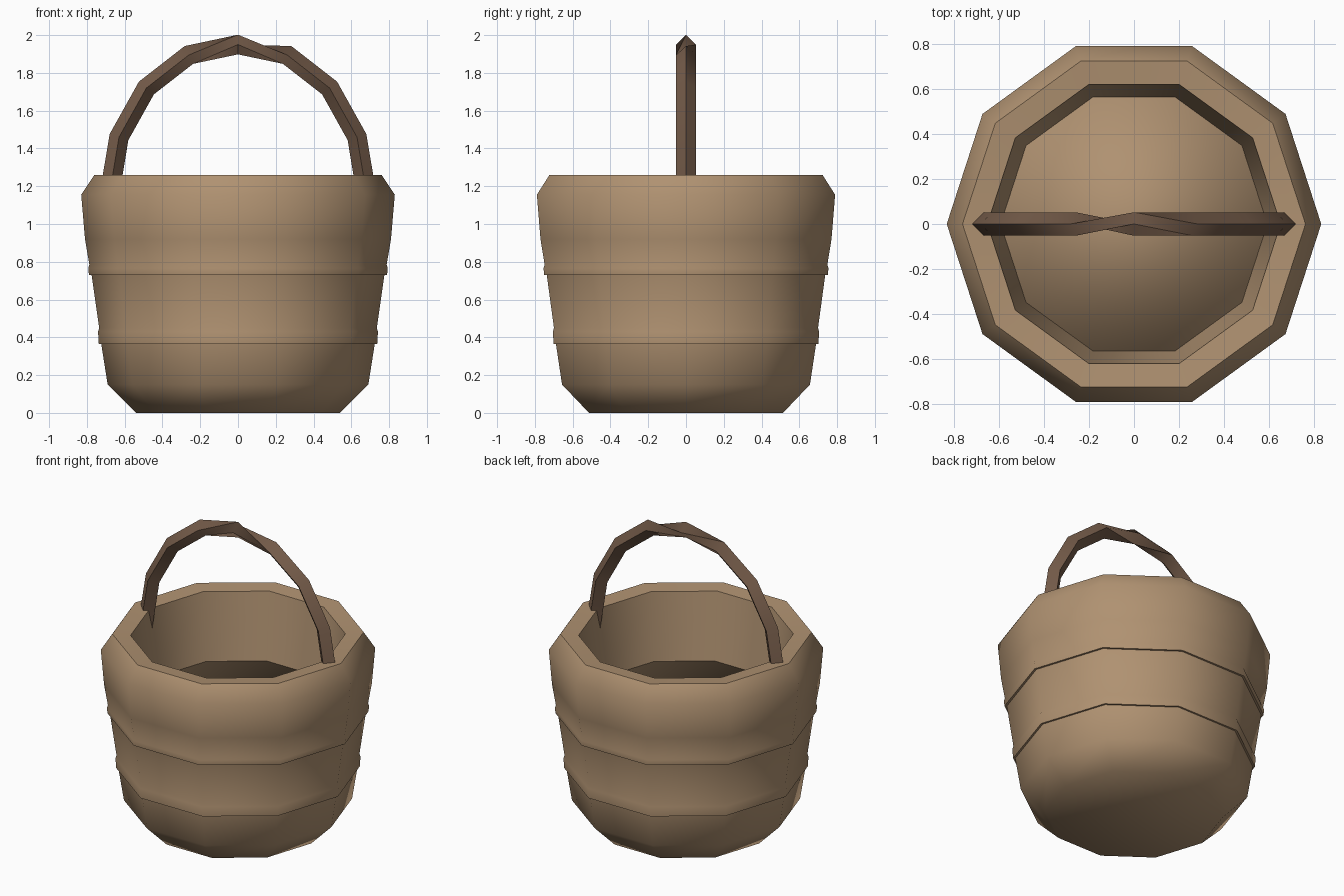
import bpy, bmesh, math
from mathutils import Vector

cube = bpy.data.objects.get("Cube")
if cube:
    bpy.data.objects.remove(cube, do_unlink=True)

SIDES = 10


def material(name, rgb):
    m = bpy.data.materials.new(name)
    m.use_nodes = True
    m.diffuse_color = (*rgb, 1)
    bsdf = next(n for n in m.node_tree.nodes if n.type == 'BSDF_PRINCIPLED')
    bsdf.inputs["Base Color"].default_value = (*rgb, 1)
    return m


def loft(name, rings, mat, angle, cap_start=True, cap_end=True):
    """Skin a list of point rings and cap the chosen ends."""
    bm = bmesh.new()
    loops = [[bm.verts.new(p) for p in ring] for ring in rings]
    for a, b in zip(loops, loops[1:]):
        n = len(a)
        for i in range(n):
            j = (i + 1) % n
            bm.faces.new((a[i], a[j], b[j], b[i]))
    if cap_start:
        bm.faces.new(loops[0][::-1])
    if cap_end:
        bm.faces.new(loops[-1])
    mesh = bpy.data.meshes.new(name)
    bm.to_mesh(mesh)
    bm.free()
    mesh.materials.append(mat)
    obj = bpy.data.objects.new(name, mesh)
    bpy.context.collection.objects.link(obj)
    bpy.ops.object.select_all(action='DESELECT')
    obj.select_set(True)
    bpy.context.view_layer.objects.active = obj
    bpy.ops.object.shade_smooth_by_angle(angle=math.radians(angle))
    return obj


def circle(r, z):
    return [(r * math.cos(math.tau * i / SIDES), r * math.sin(math.tau * i / SIDES), z)
            for i in range(SIDES)]


wood = material("light wood", (0.43, 0.285, 0.165))
dark_wood = material("dark wood", (0.175, 0.105, 0.067))

# Bucket shell: base, two raised hoops, bulged rim and inner wall
profile = [(0.54, 0), (0.69, 0.15), (0.724, 0.365),
           (0.737, 0.365), (0.741, 0.43), (0.735, 0.45),
           (0.775, 0.73), (0.789, 0.73), (0.793, 0.765), (0.787, 0.785),
           (0.81, 0.92), (0.83, 1.155), (0.76, 1.26),
           (0.65, 1.25), (0.59, 0.8)]
loft("bucket_shell", [circle(r, z) for r, z in profile], wood, 62, cap_end=False)

# Inner floor: shallow smooth drum
loft("inner_floor", [circle(0.6, 0.72), circle(0.6, 0.81)], wood, 180)

# Handle: diamond section swept over an arch, twisted a quarter turn at the top
half = [(0.69, 1.1), (0.63, 1.46), (0.485, 1.72), (0.26, 1.895)]
path = [Vector((x, 0, z)) for x, z in half] + [Vector((0, 0, 1.95))]
path += [Vector((-x, 0, z)) for x, z in reversed(half)]
mid = len(half)
rings = []
for i, p in enumerate(path):
    tangent = (path[min(i + 1, len(path) - 1)] - path[max(i - 1, 0)]).normalized()
    side = Vector((0, 1, 0))
    out = side.cross(tangent)
    twist = 1 if i == mid else 0
    ring = []
    for k in range(4):
        a = (k + twist) * math.pi / 2
        ring.append(p + 0.052 * (math.cos(a) * out + math.sin(a) * side))
    rings.append(ring)
handle = loft("handle", rings, dark_wood, 62)

# Make the handle faces point outward
bm = bmesh.new()
bm.from_mesh(handle.data)
bmesh.ops.recalc_face_normals(bm, faces=bm.faces)
bm.to_mesh(handle.data)
bm.free()
